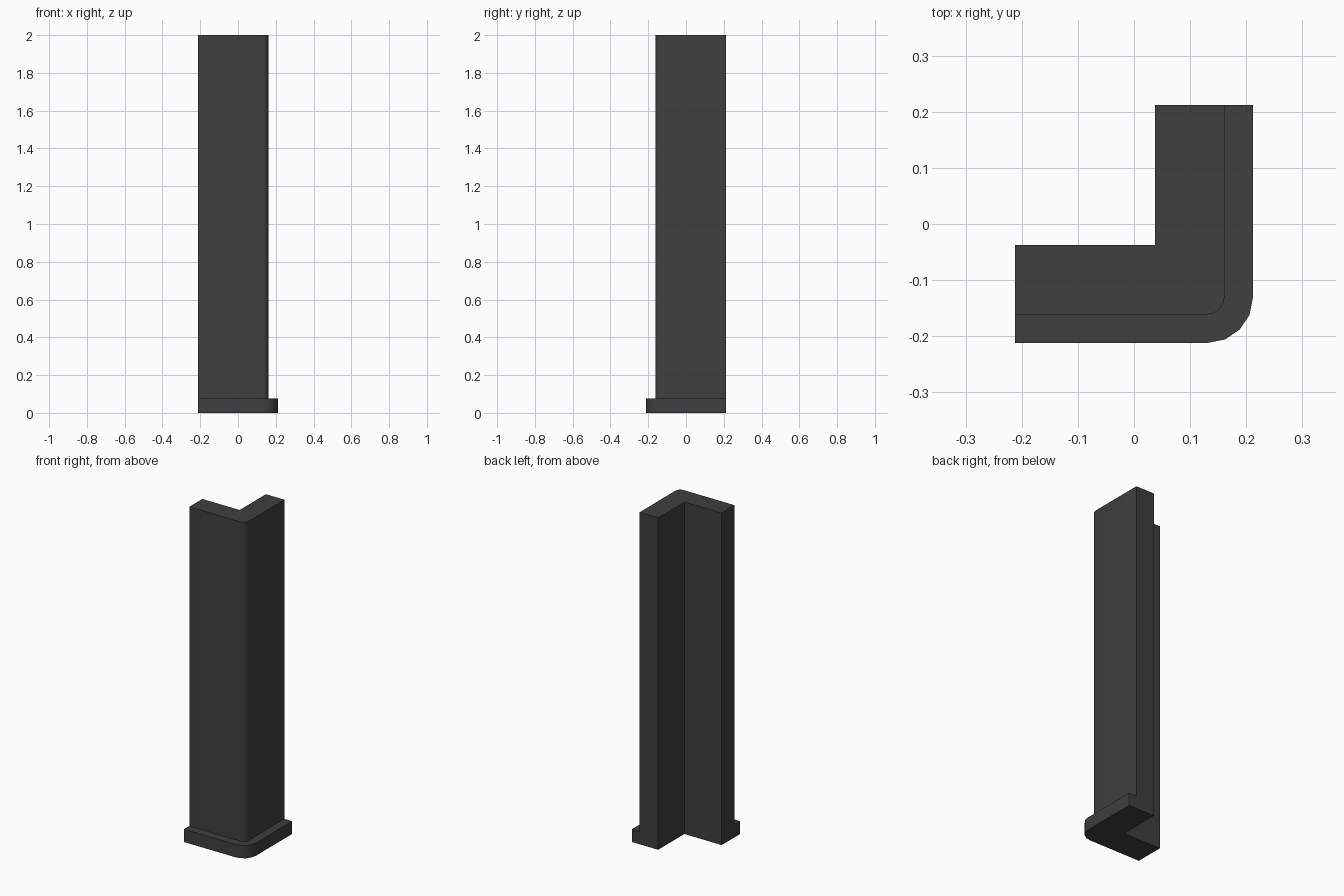
import bpy, bmesh, math

if "Cube" in bpy.data.objects:
    bpy.data.objects.remove(bpy.data.objects["Cube"])

H, BASE_H = 2.0, 0.077      # total height, plinth height
END = 0.212                 # free ends of the two wings
C = 0.131                   # centre of the rounded outer corner at (C, -C)
R_BASE, R_SHAFT = 0.081, 0.03
INNER = 0.037               # inner faces of the wings
SEGS = 4

# Stepped wall section: (distance from corner centre, height); None = inner face
section = [(None, 0), (R_BASE, 0), (R_BASE, BASE_H),
           (R_SHAFT, BASE_H), (R_SHAFT, H), (None, H)]

# Stations along the L: wing end, rounded corner, wing end
angles = [-math.pi / 2 + math.pi / 2 * i / SEGS for i in range(SEGS + 1)]
stations = [((-END, -C), (-END, -INNER), angles[0])]
stations += [((C, -C), (INNER, -INNER), a) for a in angles]
stations += [((C, END), (INNER, END), angles[-1])]

bm = bmesh.new()
rings = []
for (cx, cy), inner, a in stations:
    ring = []
    for r, z in section:
        x, y = inner if r is None else (cx + r * math.cos(a), cy + r * math.sin(a))
        ring.append(bm.verts.new((x, y, z)))
    rings.append(ring)

# Skin between stations, then flat wing ends
n = len(section)
for p, q in zip(rings, rings[1:]):
    for i in range(n):
        j = (i + 1) % n
        bm.faces.new((p[i], q[i], q[j], p[j]))
bm.faces.new(rings[0][::-1])
bm.faces.new(rings[-1])
bmesh.ops.remove_doubles(bm, verts=bm.verts, dist=1e-5)
bmesh.ops.recalc_face_normals(bm, faces=bm.faces)

mesh = bpy.data.meshes.new("corner_wall")
bm.to_mesh(mesh)
bm.free()
wall = bpy.data.objects.new("corner_wall", mesh)
bpy.context.collection.objects.link(wall)

# Dark finish
mat = bpy.data.materials.new("dark_grey")
mat.diffuse_color = (0.05, 0.05, 0.05, 1)
mat.use_nodes = True
mat.node_tree.nodes["Principled BSDF"].inputs["Base Color"].default_value = mat.diffuse_color
mesh.materials.append(mat)

# Smooth rounded corner, sharp edges elsewhere
bpy.context.view_layer.objects.active = wall
wall.select_set(True)
bpy.ops.object.shade_smooth_by_angle(angle=math.radians(30))
